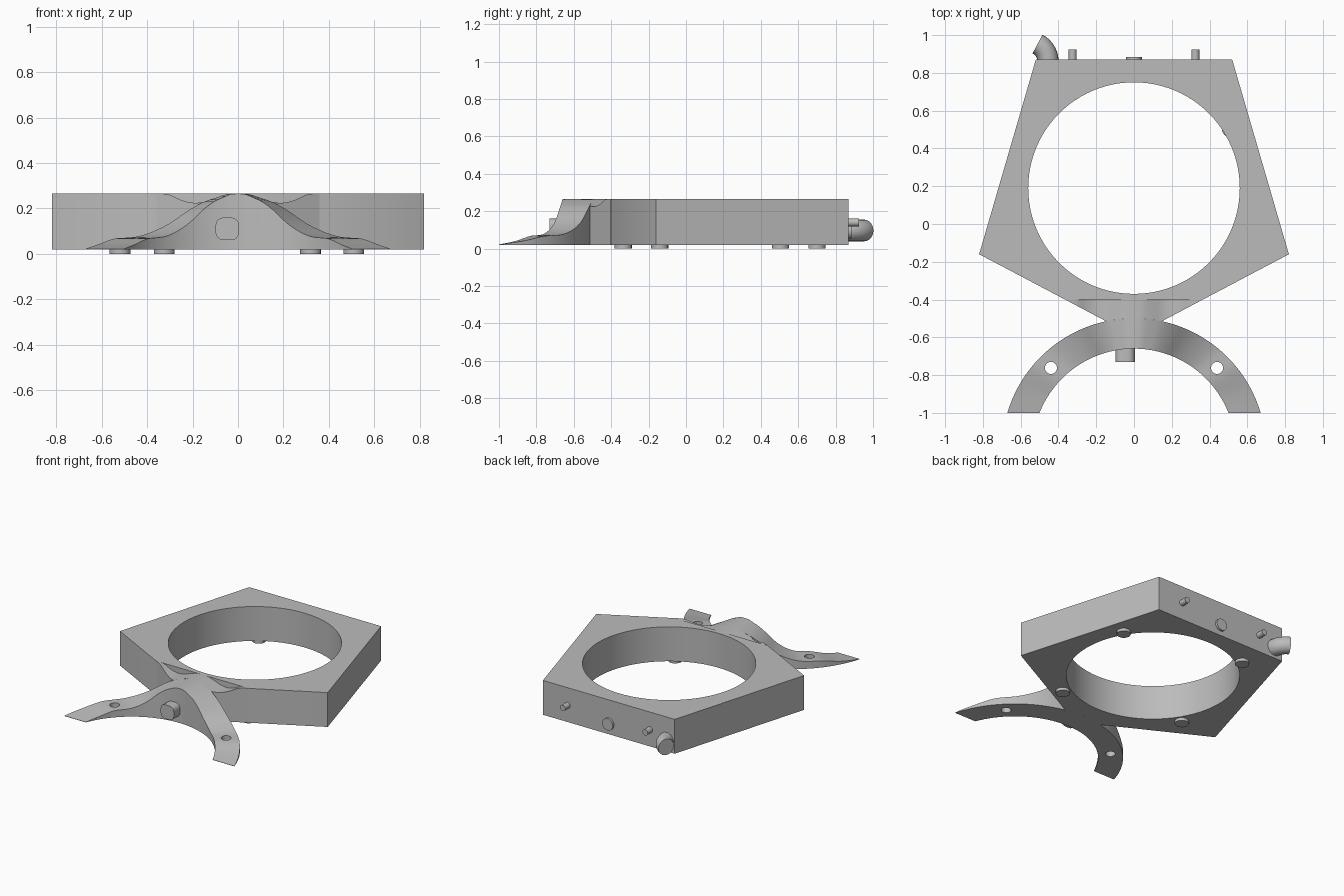
import bpy, bmesh, math
from mathutils import Matrix, Vector

if "Cube" in bpy.data.objects:
    bpy.data.objects.remove(bpy.data.objects["Cube"])

Z0, Z1 = 0.02, 0.265          # underside and top of the plate
ARC_Y, R_IN, R_OUT = -1.198, 0.538, 0.699

grey = bpy.data.materials.new("plain grey")
grey.diffuse_color = (0.5, 0.5, 0.5, 1)
grey.use_nodes = True
grey.node_tree.nodes["Principled BSDF"].inputs["Base Color"].default_value = grey.diffuse_color


def finish(name, bm, angle=30):
    bmesh.ops.recalc_face_normals(bm, faces=bm.faces)
    me = bpy.data.meshes.new(name)
    bm.to_mesh(me)
    bm.free()
    ob = bpy.data.objects.new(name, me)
    bpy.context.collection.objects.link(ob)
    me.materials.append(grey)
    shade(ob, angle)
    return ob


def shade(ob, angle=30):
    bpy.ops.object.select_all(action='DESELECT')
    ob.select_set(True)
    bpy.context.view_layer.objects.active = ob
    bpy.ops.object.shade_smooth_by_angle(angle=math.radians(angle))


def prism(name, pts, depth):
    """Extrude a closed outline of 3D points along a vector."""
    bm = bmesh.new()
    f = bm.faces.new([bm.verts.new(p) for p in pts])
    new = bmesh.ops.extrude_face_region(bm, geom=[f])["geom"]
    bmesh.ops.translate(bm, vec=depth, verts=[v for v in new if isinstance(v, bmesh.types.BMVert)])
    return finish(name, bm)


def cylinder(name, centre, r, h, axis='Z', seg=24):
    bm = bmesh.new()
    m = Matrix.Translation(centre)
    if axis == 'Y':
        m = m @ Matrix.Rotation(math.pi / 2, 4, 'X')
    bmesh.ops.create_cone(bm, cap_ends=True, segments=seg, radius1=r, radius2=r, depth=h, matrix=m)
    return finish(name, bm)


def cut(ob, cutter):
    cutter.hide_render = True
    mod = ob.modifiers.new("cut", 'BOOLEAN')
    mod.operation, mod.solver, mod.object = 'DIFFERENCE', 'EXACT', cutter
    bpy.context.view_layer.objects.active = ob
    bpy.ops.object.modifier_apply(modifier=mod.name)
    bpy.data.objects.remove(cutter)
    shade(ob)


def curve_at(keys, x):
    """Smooth height through key points, even in x."""
    x = min(abs(x), keys[-1][0])
    i = next(k for k in range(len(keys) - 1) if x <= keys[k + 1][0] + 1e-9)

    def slope(k):
        if k == 0:
            return 0.0
        a, b = keys[k - 1], keys[min(k + 1, len(keys) - 1)]
        return (b[1] - a[1]) / (b[0] - a[0])
    (x0, y0), (x1, y1) = keys[i], keys[i + 1]
    h = x1 - x0
    t = (x - x0) / h
    return ((2*t**3 - 3*t*t + 1) * y0 + (t**3 - 2*t*t + t) * h * slope(i)
            + (3*t*t - 2*t**3) * y1 + (t**3 - t*t) * h * slope(i + 1))


def strip(name, rows):
    """Solid from rows of (back xy, front xy, back height, front height)."""
    bm = bmesh.new()
    rings = []
    for a, b, za, zb in rows:
        rings.append([bm.verts.new(p) for p in
                      ((*a, Z0), (*b, Z0), (*b, zb), (*a, za))])
    for p, q in zip(rings, rings[1:]):
        for k in range(4):
            bm.faces.new((p[k], p[(k + 1) % 4], q[(k + 1) % 4], q[k]))
    bm.faces.new(rings[0])
    bm.faces.new(rings[-1])
    return finish(name, bm)


# five-sided plate with the large round opening
half = [(0.52, 0.87), (0.82, -0.16), (0.365, -0.4)]
outline = half + [(-x, y) for x, y in reversed(half)]
plate = prism("plate", [(x, y, Z0) for x, y in outline], Vector((0, 0, Z1 - Z0)))
cut(plate, cylinder("opening_cutter", (0, 0.19, 0.15), 0.56, 1, seg=96))

# neck dipping down from the plate towards the arms
NECK = [(0, 0.265), (0.05, 0.262), (0.1, 0.246), (0.15, 0.229), (0.2, 0.225),
        (0.25, 0.237), (0.3, 0.26), (0.33, 0.265), (0.37, 0.265)]
rows = []
for i in range(49):
    x = -0.36 + 0.72 * i / 48
    edge = -0.4 - (0.365 - abs(x)) * 0.36 / 0.68
    arc = ARC_Y + math.sqrt(R_OUT**2 - x * x) if abs(x) < 0.6 else -9
    z = curve_at(NECK, x)
    rows.append(((x, -0.4), (x, max(edge, arc)), z, z))
strip("neck", rows)

# curved pair of arms, tapering down to thin tips
ARM = [(0, 0.265), (4, 0.262), (8.2, 0.246), (12, 0.231), (18, 0.193), (25, 0.138),
       (32, 0.1), (39, 0.077), (45, 0.071), (51, 0.067), (62, 0.041), (73.5, 0.022)]
rows = []
for i in range(73):
    t = -1 + 2 * i / 72
    ao, ai = math.radians(73.55 * t), math.radians(68.4 * t)
    z = curve_at(ARM, 73.5 * t)
    rows.append(((R_OUT * math.sin(ao), ARC_Y + R_OUT * math.cos(ao)),
                 (R_IN * math.sin(ai), ARC_Y + R_IN * math.cos(ai)), z, z))
arms = strip("arms", rows)
for s in (-1, 1):
    cut(arms, cylinder("screw_hole_cutter", (s * 0.44, -0.762, 0.1), 0.032, 0.5))

# rounded square plug on the front of the arms
pts = []
for k, (sx, sz) in enumerate(((1, 1), (-1, 1), (-1, -1), (1, -1))):
    for j in range(5):
        a = math.radians(90 * k + 22.5 * j)
        pts.append((-0.047 + sx * 0.017 + 0.035 * math.cos(a), -0.6,
                    0.11 + sz * 0.015 + 0.035 * math.sin(a)))
prism("front_plug", pts, Vector((0, -0.13, 0)))

# feet under the plate
for x, y in ((0.51, 0.505), (-0.325, 0.7), (-0.52, -0.14), (0.32, -0.335)):
    cylinder("foot", (x, y, 0.015), 0.046, 0.03, seg=16)

# pins and button on the back edge
for s in (-1, 1):
    cylinder("back_pin", (s * 0.325, 0.885, 0.14), 0.021, 0.08, 'Y', 16)
cylinder("back_button", (0, 0.865, 0.095), 0.042, 0.04, 'Y')

# bent cable outlet on the back edge
bm = bmesh.new()
rings = []
for i in range(-1, 11):
    a = math.radians(max(i, 0) * 6.2)
    back = 0.03 if i < 0 else 0
    rings.append([])
    for j in range(20):
        b = 2 * math.pi * j / 20
        r = 0.105 + 0.056 * math.cos(b)
        rings[-1].append(bm.verts.new((-0.56 + r * math.cos(a), 0.86 + r * math.sin(a) - back,
                                       0.097 + 0.058 * math.sin(b))))
for p, q in zip(rings, rings[1:]):
    for j in range(20):
        bm.faces.new((p[j], p[(j + 1) % 20], q[(j + 1) % 20], q[j]))
bm.faces.new(rings[0])
bm.faces.new(rings[-1])
finish("cable_outlet", bm)
